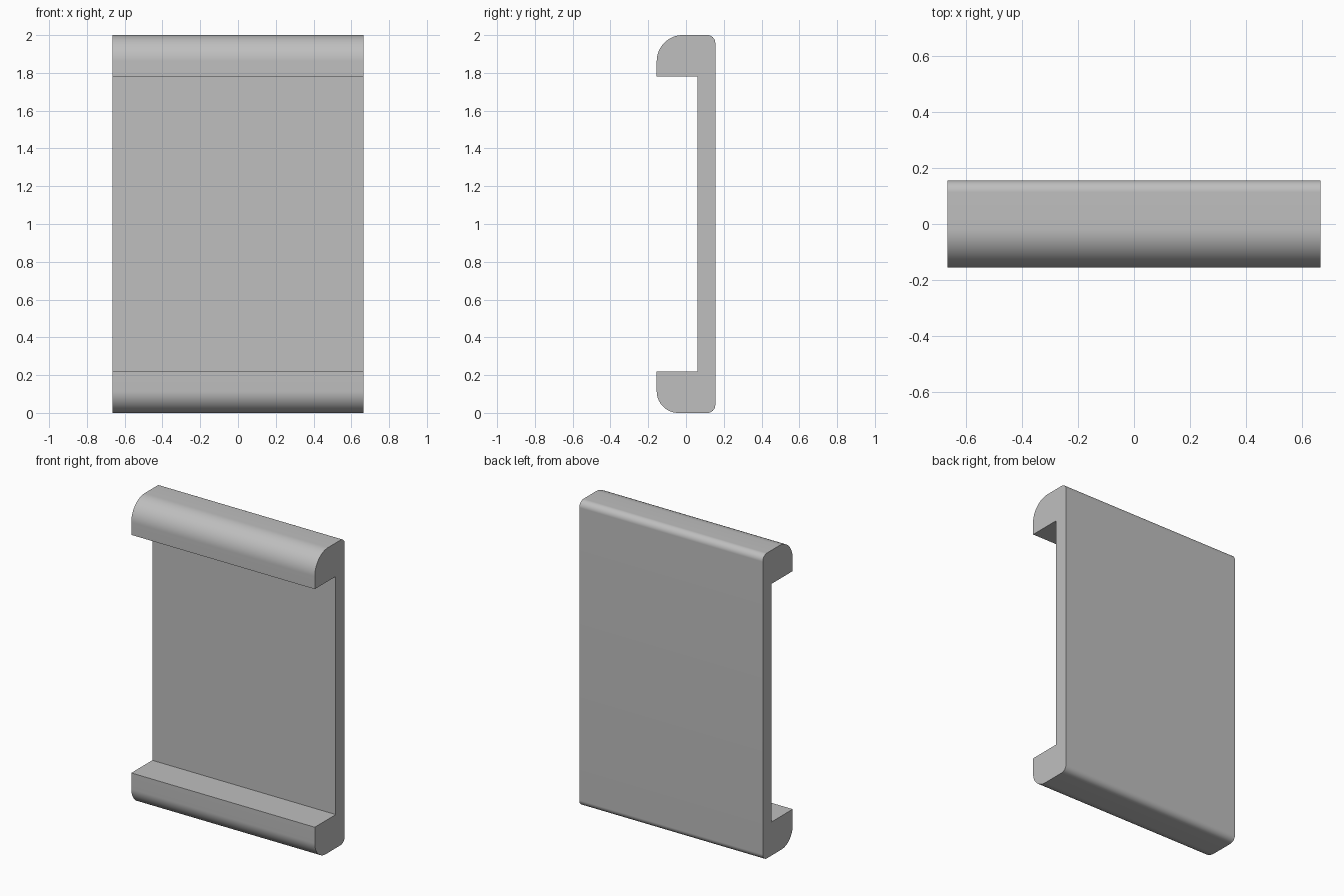
import bpy, bmesh
from math import cos, sin, pi

cube = bpy.data.objects.get("Cube")
if cube:
    bpy.data.objects.remove(cube, do_unlink=True)

HALF_WIDTH = 0.665
FRONT, BACK, PANEL_FRONT = -0.155, 0.155, 0.062
TOP, LIP = 2.0, 0.22
STEPS = 20

# Plain grey finish
grey = bpy.data.materials.new("plain_grey")
grey.use_nodes = True
color = (0.52, 0.52, 0.52, 1)
grey.diffuse_color = color
grey.node_tree.nodes["Principled BSDF"].inputs["Base Color"].default_value = color


def corner(y, z, radius, start):
    """Quarter circle around (y, z), anticlockwise from the start angle."""
    angles = [start + pi / 2 * i / STEPS for i in range(STEPS + 1)]
    return [(y + radius * cos(a), z + radius * sin(a)) for a in angles]


# Side profile: thin back panel with a rounded lip at each end
r_back, r_low, r_high = 0.042, 0.115, 0.138
profile = (
    corner(FRONT + r_low, r_low, r_low, pi)
    + corner(BACK - r_back, r_back, r_back, 1.5 * pi)
    + corner(BACK - r_back, TOP - r_back, r_back, 0)
    + corner(FRONT + r_high, TOP - r_high, r_high, pi / 2)
    + [(FRONT, TOP - LIP), (PANEL_FRONT, TOP - LIP),
       (PANEL_FRONT, LIP), (FRONT, LIP)]
)

# Sweep the profile across the width
bm = bmesh.new()
face = bm.faces.new([bm.verts.new((-HALF_WIDTH, y, z)) for y, z in profile])
swept = bmesh.ops.extrude_face_region(bm, geom=[face], use_keep_orig=True)
moved = [g for g in swept["geom"] if isinstance(g, bmesh.types.BMVert)]
bmesh.ops.translate(bm, verts=moved, vec=(2 * HALF_WIDTH, 0, 0))
bmesh.ops.recalc_face_normals(bm, faces=bm.faces)
mesh = bpy.data.meshes.new("channel_panel")
bm.to_mesh(mesh)
bm.free()

panel = bpy.data.objects.new("channel_panel", mesh)
bpy.context.collection.objects.link(panel)
mesh.materials.append(grey)

# Smooth the rounded corners, keep the square edges crisp
bpy.ops.object.select_all(action='DESELECT')
panel.select_set(True)
bpy.context.view_layer.objects.active = panel
bpy.ops.object.shade_smooth_by_angle(angle=pi / 6)
